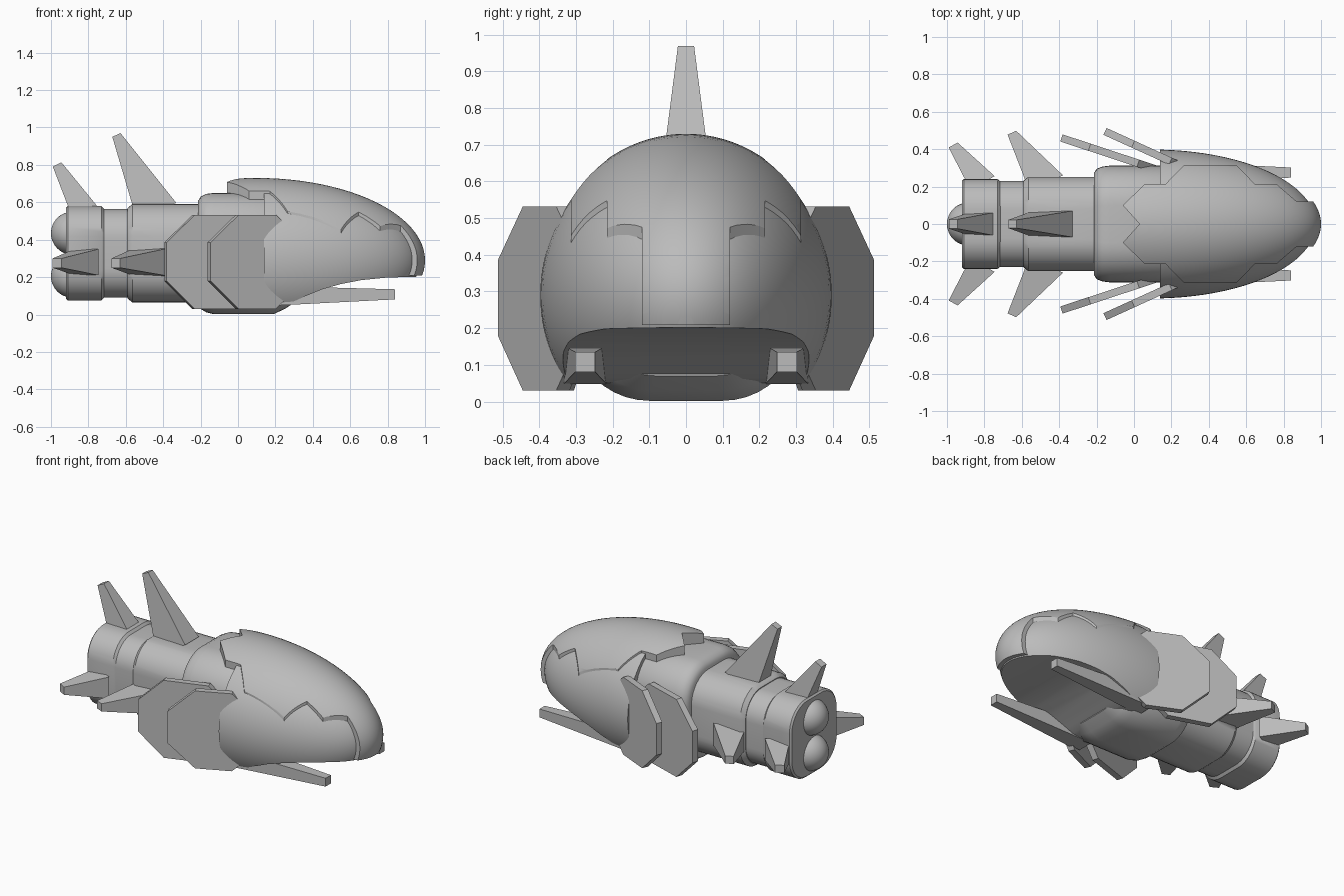
import bpy, bmesh
from math import sin, cos, pi, radians
from mathutils import Vector, Matrix

cube = bpy.data.objects.get("Cube")
if cube:
    bpy.data.objects.remove(cube)

GREY = (0.5, 0.5, 0.5, 1)
hull_grey = bpy.data.materials.new("hull_grey")
hull_grey.use_nodes = True
hull_grey.diffuse_color = GREY
hull_grey.node_tree.nodes["Principled BSDF"].inputs["Base Color"].default_value = GREY


def finish(name, bm):
    bmesh.ops.recalc_face_normals(bm, faces=bm.faces)
    mesh = bpy.data.meshes.new(name)
    bm.to_mesh(mesh)
    bm.free()
    mesh.materials.append(hull_grey)
    obj = bpy.data.objects.new(name, mesh)
    bpy.context.collection.objects.link(obj)
    return obj


def smooth(obj, angle=30):
    bpy.ops.object.select_all(action='DESELECT')
    obj.select_set(True)
    bpy.context.view_layer.objects.active = obj
    bpy.ops.object.shade_smooth_by_angle(angle=radians(angle))


def loft(name, rings):
    """Skin closed rings of equal length and cap both ends."""
    bm = bmesh.new()
    loops = [[bm.verts.new(p) for p in ring] for ring in rings]
    n = len(loops[0])
    for a, b in zip(loops, loops[1:]):
        for i in range(n):
            j = (i + 1) % n
            bm.faces.new((a[i], a[j], b[j], b[i]))
    bm.faces.new(loops[0])
    bm.faces.new(loops[-1])
    return finish(name, bm)


def ellipsoid(name, centre, radii, segments=96, rings=48):
    bm = bmesh.new()
    bmesh.ops.create_uvsphere(bm, u_segments=segments, v_segments=rings, radius=1)
    # poles lie along the length of the craft
    bmesh.ops.transform(bm, verts=bm.verts, matrix=Matrix.Translation(centre)
                        @ Matrix.Diagonal((*radii, 1)) @ Matrix.Rotation(pi / 2, 4, 'Y'))
    return finish(name, bm)


def keep_inside(obj, cutter):
    """Trim an object to the inside of a cutter, then drop the cutter."""
    cutter.hide_render = True
    mod = obj.modifiers.new("trim", 'BOOLEAN')
    mod.operation, mod.solver, mod.object = 'INTERSECT', 'EXACT', cutter
    deps = bpy.context.evaluated_depsgraph_get()
    mesh = bpy.data.meshes.new_from_object(obj.evaluated_get(deps))
    obj.modifiers.clear()
    obj.data = mesh
    bpy.data.objects.remove(cutter)
    smooth(obj)


def section(x, low, high, half):
    """Rounded rectangle across the body."""
    mid, tall, r = (low + high) / 2, (high - low) / 2, 0.68 * half
    ring = []
    for k, (sy, sz) in enumerate(((1, 1), (-1, 1), (-1, -1), (1, -1))):
        for i in range(11):
            a = (k + i / 10) * pi / 2
            ring.append((x, sy * (half - r) + r * cos(a), mid + sz * (tall - r) + r * sin(a)))
    return ring


# Body: engine block, neck, middle and shoulder blocks
blocks = {
    "engine_block": [(-.92, .085, .57, .23), (-.91, .075, .58, .24),
                     (-.73, .075, .58, .24), (-.715, .09, .565, .228)],
    "neck": [(-.73, .09, .565, .23), (-.57, .09, .565, .23)],
    "middle_body": [(-.59, .085, .57, .232), (-.565, .065, .59, .252), (-.18, .065, .59, .252)],
    "shoulder_body": [(-.215, .05, .605, .27), (-.2, .03, .63, .295), (-.17, .012, .645, .307),
                      (-.13, .002, .65, .312), (.19, .002, .65, .312),
                      (.25, .03, .62, .295), (.31, .07, .58, .26)],
}
for name, stations in blocks.items():
    smooth(loft(name, [section(*s) for s in stations]), 40)

# Twin engine domes
for name, z in (("upper", .435), ("lower", .205)):
    smooth(ellipsoid(name + "_engine_dome", (-.885, 0, z), (.115, .115, .115), 32, 24))

# Nose shell, hollowed underneath by a curved profile
CENTRE = (.1, 0, .29)
shell = ellipsoid("nose_shell", CENTRE, (.872, .398, .425))
profile = [(.14, .05), (.22, .05), (.28, .062), (.36, .098), (.45, .135), (.55, .163),
           (.66, .184), (.8, .198), (1.1, .205), (1.1, .9), (.14, .9)]
keep_inside(shell, loft("shell_trim", [[(x, y, z) for x, z in profile] for y in (-.6, .6)]))

# Raised top cover with a zigzag edge
cover = ellipsoid("nose_cover", CENTRE, (.9, .4, .44))
edge = [(-.06, .1), (.06, .215), (.17, .215), (.265, .313), (.55, .313),
        (.645, .215), (.76, .215), (.87, .12), (1.1, .12)]
outline = [(.03, 0)] + edge + [(x, -y) for x, y in reversed(edge)]
keep_inside(cover, loft("cover_trim", [[(x, y, z) for x, y in outline] for z in (.208, .9)]))


def taper(name, base, tip, axis_a, axis_b, base_size, tip_size):
    """Four-sided spike between two centres."""
    rings = []
    for c, (u, v) in ((base, base_size), (tip, tip_size)):
        a, b = Vector(axis_a) * u, Vector(axis_b) * v
        rings.append([Vector(c) + s * a + t * b
                      for s, t in ((1, 1), (-1, 1), (-1, -1), (1, -1))])
    return loft(name, rings)


# Swept fins on the back
taper("large_top_fin", (-.435, 0, .55), (-.65, 0, .96), (1, 0, -.35 + .8), (0, 1, 0),
      (.105, .07), (.022, .022))
taper("small_top_fin", (-.82, 0, .55), (-.967, 0, .802), (1, 0, .5), (0, 1, 0),
      (.065, .06), (.023, .025))

for side, s in (("left", 1), ("right", -1)):
    # Swept fins on each side
    taper(side + "_large_fin", (-.47, s * .22, .28), (-.653, s * .488, .275),
          (1, s * .45, 0), (0, 0, 1), (.09, .073), (.023, .025))
    taper(side + "_small_fin", (-.81, s * .22, .28), (-.967, s * .422, .275),
          (1, s * .55, 0), (0, 0, 1), (.065, .07), (.024, .025))

    # Forward prongs under the nose
    taper(side + "_prong", (.2, s * .275, .1), (.84, s * .275, .108),
          (0, 1, 0), (0, 0, 1), (.058, .052), (.027, .027))

    # Angled eight-sided wing plates
    for name, (x0, y0), slope, length in (("front", (-.155, .495), -.455, .50),
                                          ("rear", (-.388, .46), -.33, .56)):
        along = Vector((1, s * slope, 0))
        across = Vector((-slope * s, 1, 0)).normalized() * .02
        start = Vector((x0, s * y0, 0))
        shape = [(0, .18), (.15, .03), (length - .15, .03), (length, .18),
                 (length, .385), (length - .15, .532), (.15, .532), (0, .385)]
        loft(f"{side}_{name}_wing_plate",
             [[start + along * d + across * t + Vector((0, 0, z)) for d, z in shape]
              for t in (-1, 1)])
